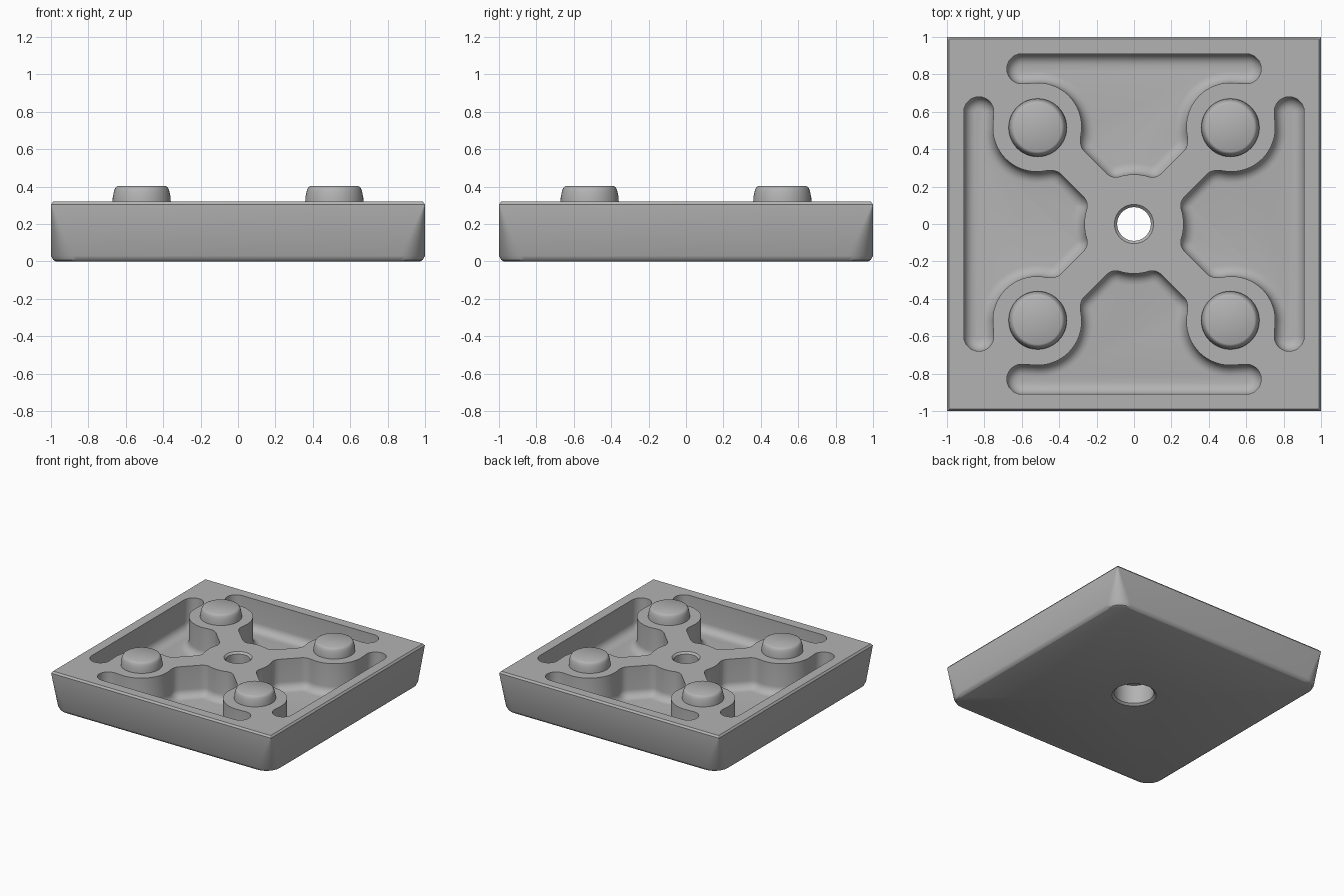
import bpy, bmesh, math
from mathutils import Vector, Matrix

cube = bpy.data.objects.get("Cube")
if cube:
    bpy.data.objects.remove(cube, do_unlink=True)

grey = bpy.data.materials.new("plain_grey")
grey.use_nodes = True
grey.diffuse_color = (0.45, 0.45, 0.45, 1)
grey.node_tree.nodes["Principled BSDF"].inputs["Base Color"].default_value = grey.diffuse_color

TOP, FLOOR = 0.32, 0.07
BOSS, BOSS_R = Vector((0.515, 0.52)), 0.235
HUB_R, ARM_HALF = 0.265, 0.087


def loft(name, rings):
    """Closed solid through matching rings of 3D points."""
    bm = bmesh.new()
    loops = [[bm.verts.new(p) for p in ring] for ring in rings]
    n = len(loops[0])
    for a, b in zip(loops, loops[1:]):
        for i in range(n):
            j = (i + 1) % n
            bm.faces.new((a[i], a[j], b[j], b[i]))
    bm.faces.new(loops[0])
    bm.faces.new(loops[-1])
    bmesh.ops.recalc_face_normals(bm, faces=bm.faces)
    mesh = bpy.data.meshes.new(name)
    bm.to_mesh(mesh)
    bm.free()
    mesh.materials.append(grey)
    obj = bpy.data.objects.new(name, mesh)
    bpy.context.collection.objects.link(obj)
    return obj


def lathe(name, profile, x=0, y=0, n=48):
    turn = [2 * math.pi * i / n for i in range(n)]
    return loft(name, [[(x + r * math.cos(t), y + r * math.sin(t), z) for t in turn]
                       for r, z in profile])


def smooth(obj):
    bpy.ops.object.select_all(action='DESELECT')
    obj.select_set(True)
    bpy.context.view_layer.objects.active = obj
    bpy.ops.object.shade_smooth_by_angle(angle=math.radians(30))


def cut(obj, cutter):
    bpy.context.view_layer.objects.active = obj
    mod = obj.modifiers.new("cut", 'BOOLEAN')
    mod.operation, mod.solver, mod.object = 'DIFFERENCE', 'EXACT', cutter
    bpy.ops.object.modifier_apply(modifier=mod.name)
    bpy.data.objects.remove(cutter, do_unlink=True)


def polar(angle):
    return Vector((math.cos(math.radians(angle)), math.sin(math.radians(angle))))


def arc(centre, r, a0, a1, n):
    return [centre + r * polar(a0 + (a1 - a0) * i / n) for i in range(n + 1)]


def blend(p, dp, q, dq, n=7):
    """Rounded corner from p to q with given travel directions."""
    h = 0.4 * (q - p).length
    a, b = p + dp * h, q - dq * h
    return [(1 - t) ** 3 * p + 3 * t * (1 - t) ** 2 * a + 3 * t * t * (1 - t) * b + t ** 3 * q
            for t in (i / n for i in range(1, n))]


def square_ring(z, inset, r):
    """Square with corner radius r."""
    pts = []
    for k in range(4):
        c = (1 - inset - r) * math.sqrt(2) * polar(45 + 90 * k)
        pts += [(p.x, p.y, z) for p in arc(c, r, 90 * k, 90 * k + 90, 10)]
    return pts


# Base block: sharp corners at the top, rounded at the bottom
body = loft("base_block", [
    square_ring(0, 0.025, 0.115), square_ring(0.008, 0.012, 0.12),
    square_ring(0.03, 0, 0.13), square_ring(0.305, 0, 0.003),
    square_ring(TOP, 0.012, 0.002)])

# Half outline of one pocket: slot end, boss, arm, hub
slot_end = arc(Vector((0.60, 0.83)), 0.08, 90, -90, 14)
boss_end = 225 - math.degrees(math.asin(ARM_HALF / BOSS_R)) - 13
boss = arc(BOSS, BOSS_R, 90, boss_end, 24)
along, side = polar(225), polar(135)
arm = [side * ARM_HALF - along * d for d in (0.455, 0.31)]
hub_start = 45 + math.degrees(math.asin(ARM_HALF / HUB_R)) + 9
hub = arc(Vector((0, 0)), HUB_R, hub_start, 90, 6)
half = (slot_end + boss
        + blend(boss[-1], polar(boss_end + 90), arm[0], along)
        + arm
        + blend(arm[1], along, hub[0], polar(hub_start + 90))
        + hub)
outline = half + [Vector((-p.x, p.y)) for p in reversed(half[:-1])]


def inset(points, d):
    out = []
    for i, p in enumerate(points):
        before = (p - points[i - 1]).normalized()
        after = (points[(i + 1) % len(points)] - p).normalized()
        t = (before + after).normalized()
        out.append(p + Vector((t.y, -t.x)) * d / max(t.dot(after), 0.6))
    return out


# Four pockets with filleted floors
FILLET = 0.062
levels = [(TOP + 0.1, 0)]
for i in range(7):
    a = math.radians(15 * i)
    levels.append((FLOOR + FILLET * (1 - math.sin(a)), FILLET * (1 - math.cos(a))))
for k in range(4):
    rings = [[(p.x, p.y, z) for p in inset(outline, d)] for z, d in levels]
    pocket = loft("pocket_cutter", rings)
    pocket.data.transform(Matrix.Rotation(math.pi / 2 * k, 4, 'Z'))
    cut(body, pocket)

# Central through hole, wider from below
cut(body, lathe("hole_cutter", [
    (0.167, -0.05), (0.167, 0), (0.15, 0.015), (0.15, 0.17), (0.09, 0.17),
    (0.09, 0.305), (0.105, TOP), (0.105, 0.4)]))
smooth(body)

# Round studs on the four bosses
for sx, lr in ((1, "left"), (-1, "right")):
    for sy, fb in ((-1, "front"), (1, "back")):
        stud = lathe(f"stud_{fb}_{lr}", [
            (0.156, 0.30), (0.155, 0.34), (0.149, 0.37), (0.144, 0.387),
            (0.137, 0.398), (0.128, 0.403)], sx * BOSS.x, sy * 0.515)
        smooth(stud)
